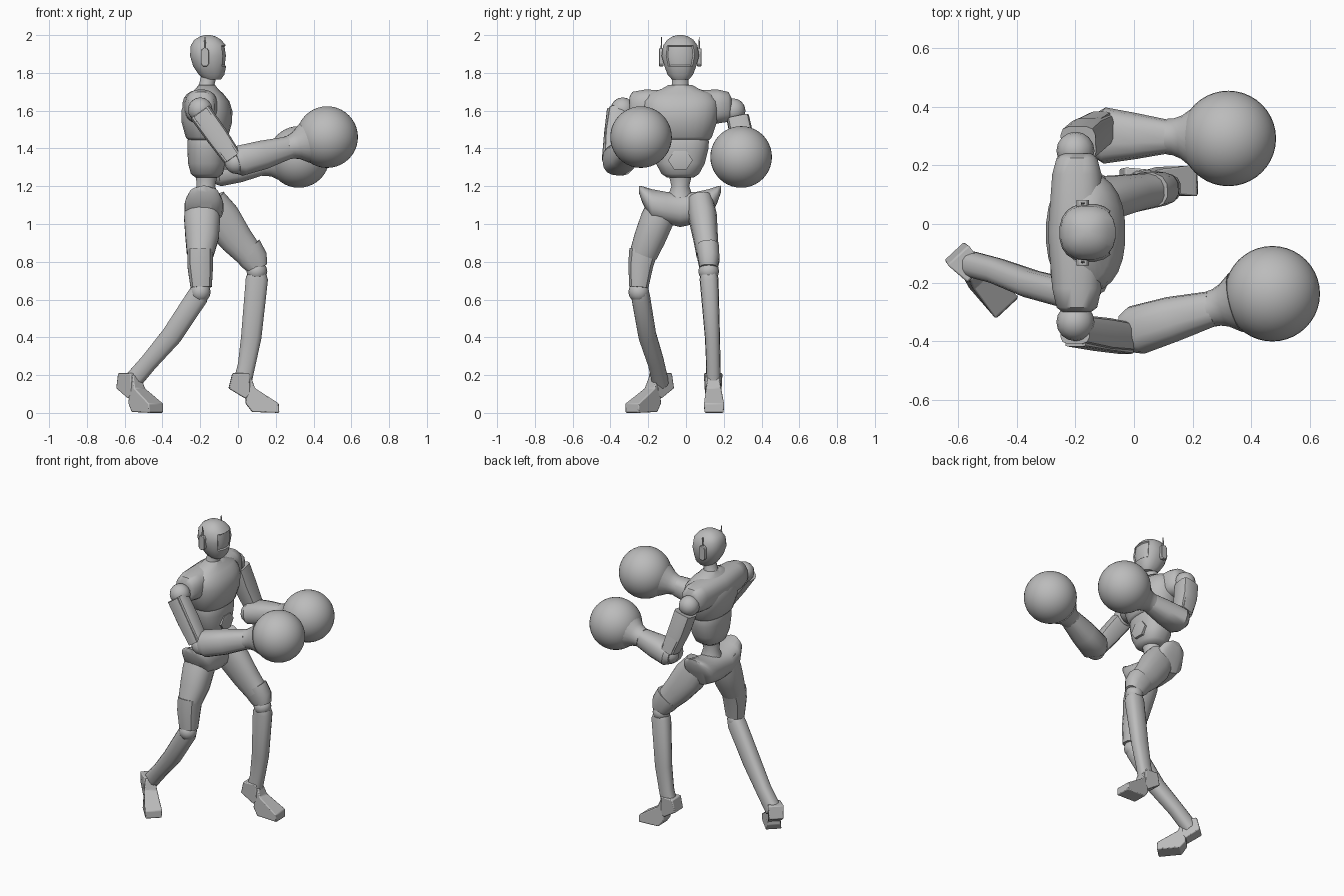
import bpy, bmesh, math
from mathutils import Vector

if "Cube" in bpy.data.objects:
    bpy.data.objects.remove(bpy.data.objects["Cube"])

grey = bpy.data.materials.new("plain grey")
grey.use_nodes = True
COLOUR = (0.5, 0.5, 0.5, 1)
grey.diffuse_color = COLOUR
grey.node_tree.nodes["Principled BSDF"].inputs["Base Color"].default_value = COLOUR
MID = -0.03   # body centre line in y


def finish(name, bm, angle=35, bevel=0):
    bmesh.ops.recalc_face_normals(bm, faces=bm.faces)
    mesh = bpy.data.meshes.new(name)
    bm.to_mesh(mesh)
    bm.free()
    mesh.materials.append(grey)
    ob = bpy.data.objects.new(name, mesh)
    bpy.context.collection.objects.link(ob)
    if bevel:
        mod = ob.modifiers.new("soft edges", "BEVEL")
        mod.width, mod.segments = bevel, 2
    bpy.ops.object.select_all(action="DESELECT")
    ob.select_set(True)
    bpy.context.view_layer.objects.active = ob
    bpy.ops.object.shade_smooth_by_angle(angle=math.radians(angle))
    return ob


def loft(name, rows, sides=16, power=2.0, axis=None, ref=(0, 1, 0), angle=35, edit=None):
    """Skin rings (x, y, z, half size across, half size along ref)."""
    bm = bmesh.new()
    pts = [Vector(r[:3]) for r in rows]
    rings = []
    for i, row in enumerate(rows):
        way = Vector(axis) if axis else pts[min(i + 1, len(pts) - 1)] - pts[max(i - 1, 0)]
        way.normalize()
        across = Vector(ref).cross(way).normalized()
        along = way.cross(across)
        ring = []
        for k in range(sides):
            a = math.tau * (k + 0.5) / sides
            c, s = math.cos(a), math.sin(a)
            u = math.copysign(abs(c) ** (2 / power), c) * row[3]
            v = math.copysign(abs(s) ** (2 / power), s) * row[4]
            ring.append(bm.verts.new(pts[i] + across * u + along * v))
        rings.append(ring)
    for lo, hi in zip(rings, rings[1:]):
        for k in range(sides):
            n = (k + 1) % sides
            bm.faces.new((lo[k], lo[n], hi[n], hi[k]))
    bm.faces.new(rings[0])
    bm.faces.new(rings[-1])
    bmesh.ops.recalc_face_normals(bm, faces=bm.faces)
    if edit:
        edit(bm)
    return finish(name, bm, angle)


def ball(name, centre, radius, seg=16):
    bm = bmesh.new()
    bmesh.ops.create_uvsphere(bm, u_segments=seg, v_segments=seg // 2, radius=radius)
    bmesh.ops.translate(bm, verts=bm.verts, vec=centre)
    return finish(name, bm, 60)


def prism(name, origin, heading, profile, bevel=0.006):
    """Side profile of (forward, height, half width) points, given thickness."""
    bm = bmesh.new()
    fwd = Vector((*heading, 0)).normalized()
    side = Vector((-fwd.y, fwd.x, 0))
    base = Vector((*origin, 0))
    pair = [[bm.verts.new(base + fwd * s + side * w * k + Vector((0, 0, z)))
             for s, z, w in profile] for k in (-1, 1)]
    for p in pair:
        bm.faces.new(p)
    for i in range(len(profile)):
        j = (i + 1) % len(profile)
        bm.faces.new((pair[0][i], pair[0][j], pair[1][j], pair[1][i]))
    return finish(name, bm, 30, bevel)


# Head with a recessed visor
def visor(bm):
    front = [f for f in bm.faces if f.normal.x > 0.6 and 1.84 < f.calc_center_median().z < 1.95]
    bmesh.ops.inset_region(bm, faces=front, thickness=0.005, depth=-0.008)


UP = (0, 0, 1)
loft("head", [(x, MID, z, a, b) for x, z, a, b in (
    (-.135, 1.765, .045, .045), (-.14, 1.79, .068, .068), (-.15, 1.835, .088, .085),
    (-.155, 1.89, .1, .1), (-.157, 1.945, .094, .092), (-.16, 1.975, .072, .07),
    (-.16, 1.993, .042, .042), (-.16, 2, .015, .015))], 20, 2.4, UP, edit=visor)
loft("neck", [(-.17, MID, 1.71, .055, .06), (-.165, MID, 1.74, .042, .045),
              (-.15, MID, 1.8, .042, .045)], axis=UP)
for side, tag in ((-1, "right"), (1, "left")):
    ear = (-.175, MID + side * .1)
    prism(tag + "_ear", ear, (1, 0), [(-.022, 1.85, .012), (-.012, 1.835, .012), (.012, 1.835, .012),
          (.022, 1.85, .012), (.022, 1.915, .012), (.012, 1.93, .012), (-.012, 1.93, .012),
          (-.022, 1.915, .012)], .003)
    loft(tag + "_antenna", [(*ear, 1.91, .009, .005), (*ear, 1.99, .003, .002)], 6, axis=UP)

# Torso
loft("chest", [(-.165, MID, z, a, b) for z, a, b in (
    (1.445, .1, .155), (1.46, .113, .168), (1.54, .135, .195), (1.6, .136, .205),
    (1.65, .12, .2), (1.69, .088, .17), (1.715, .06, .1), (1.735, .045, .065))], 24, 2.3, UP, angle=50)
loft("abdomen", [(-.165, MID, z, a, b) for z, a, b in (
    (1.245, .06, .07), (1.265, .085, .1), (1.32, .1, .13), (1.4, .104, .15),
    (1.435, .104, .152), (1.45, .1, .15))], 24, 2.4, UP, angle=40)
loft("belly_plate", [(-.08, MID, 1.338, .056, .066), (-.058, MID, 1.338, .056, .066),
                     (-.054, MID, 1.338, .04, .048)], 6, axis=(1, 0, 0))
loft("waist", [(-.17, MID, 1.14, .07, .07), (-.17, MID, 1.2, .05, .048),
               (-.165, MID, 1.27, .06, .065)], axis=UP)
loft("shoulders", [(-.195, y, z, b, a) for y, z, a, b in (
    (-.3, 1.615, .055, .05), (-.285, 1.62, .08, .07), (-.22, 1.622, .09, .085), (-.03, 1.62, .09, .1),
    (.17, 1.622, .09, .085), (.225, 1.62, .08, .07), (.24, 1.615, .055, .05))],
    20, 2.5, (0, 1, 0), UP, 50)

# Hips with flared upper corners
loft("pelvis", [(-.18, y, z, b, a) for y, z, a, b in (
    (-.25, 1.185, .018, .035), (-.23, 1.155, .045, .08), (-.18, 1.1, .085, .102), (-.1, 1.085, .085, .105),
    (-.03, 1.075, .092, .09), (.05, 1.085, .085, .105), (.12, 1.1, .085, .102), (.165, 1.155, .045, .08),
    (.185, 1.185, .018, .035))], 20, 2.3, (0, 1, 0), UP, 50)

# Legs
THIGHS = {
    "right": [(-.185, -.12, 1.13, .09, .07), (-.19, -.15, 1.03, .097, .09), (-.19, -.19, .93, .09, .085),
              (-.2, -.225, .84, .072, .075)],
    "left": [(-.15, .075, 1.12, .09, .07), (-.09, .09, 1.03, .105, .075), (-.01, .105, .92, .09, .065),
             (.06, .115, .84, .075, .06)]}
CUFFS = {
    "right": [(-.2, -.225, .86, .07, .078), (-.2, -.24, .78, .07, .068), (-.195, -.25, .665, .058, .052)],
    "left": [(.045, .115, .87, .085, .062), (.085, .12, .81, .078, .058), (.105, .12, .765, .055, .048)]}
SHINS = {
    "right": [(-.2, -.245, .645, .05, .045), (-.215, -.24, .615, .058, .05), (-.35, -.205, .41, .056, .048),
              (-.47, -.16, .27, .048, .044), (-.565, -.135, .16, .05, .044)],
    "left": [(.1, .12, .735, .05, .045), (.1, .122, .71, .06, .05), (.07, .14, .4, .055, .04),
             (.045, .145, .25, .047, .038), (.02, .145, .15, .05, .04)]}
KNEES = {"right": (-.2, -.25, .64), "left": (.1, .12, .75)}
FEET = {"right": ((-.56, -.15), (.68, -.73)), "left": ((.03, .145), (1, .02))}
for tag in ("right", "left"):
    loft(tag + "_thigh", THIGHS[tag], 16, 2.3, angle=50)
    loft(tag + "_thigh_cuff", CUFFS[tag], 12, 2.5)
    loft(tag + "_shin", SHINS[tag], 14, 2.6, angle=40)
    ball(tag + "_knee", KNEES[tag], .055)
    prism(tag + "_heel", *FEET[tag], [(-.08, .13, .045), (-.06, .21, .05), (.03, .21, .04),
                                      (.035, .1, .035), (.01, .075, .042)])
    prism(tag + "_foot", *FEET[tag], [(.01, .05, .04), (.015, .2, .028), (.035, .2, .028), (.06, .13, .04),
                                      (.185, .05, .055), (.188, 0, .05), (.045, .005, .05)])

# Arms with ball gloves
SHOULDERS = {"right": (-.2, -.335, 1.605), "left": (-.2, .25, 1.6)}
UPPER = {
    "right": [(-.2, -.36, 1.59, .062, .05), (-.11, -.375, 1.465, .06, .055), (-.03, -.385, 1.35, .052, .05)],
    "left": [(-.19, .275, 1.56, .062, .06), (-.16, .3, 1.44, .06, .062), (-.115, .325, 1.31, .052, .052)]}
ELBOWS = {"right": (-.01, -.38, 1.325), "left": (-.1, .32, 1.27)}
FOREARMS = {
    "right": [(-.02, -.375, 1.325, .06, .07), (.01, -.362, 1.335, .082, .085), (.13, -.325, 1.365, .078, .078),
              (.27, -.288, 1.405, .06, .06)],
    "left": [(-.135, .305, 1.265, .05, .075), (-.1, .302, 1.268, .07, .096), (.01, .3, 1.29, .07, .078),
             (.125, .298, 1.315, .058, .056)]}
GLOVES = {"right": (.472, -.238, 1.46), "left": (.322, .292, 1.355)}
for tag, side in (("right", -1), ("left", 1)):
    ball(tag + "_shoulder_joint", SHOULDERS[tag], .065)
    loft(tag + "_upper_arm", UPPER[tag], 12, 4)
    loft(tag + "_arm_panel", [(x, y + side * .047, z, a * .7, .012) for x, y, z, a, b in UPPER[tag]], 8, 5)
    ball(tag + "_elbow", ELBOWS[tag], .06)
    loft(tag + "_forearm", FOREARMS[tag], 14, 2.6)
    end, hand = Vector(FOREARMS[tag][-1][:3]), Vector(GLOVES[tag])
    loft(tag + "_wrist", [(*end.lerp(hand, t), r, r) for t, r in
                          ((-.05, .062), (.06, .064), (.2, .075), (.4, .105))], 20)
    ball(tag + "_glove", hand, .163, 40)
